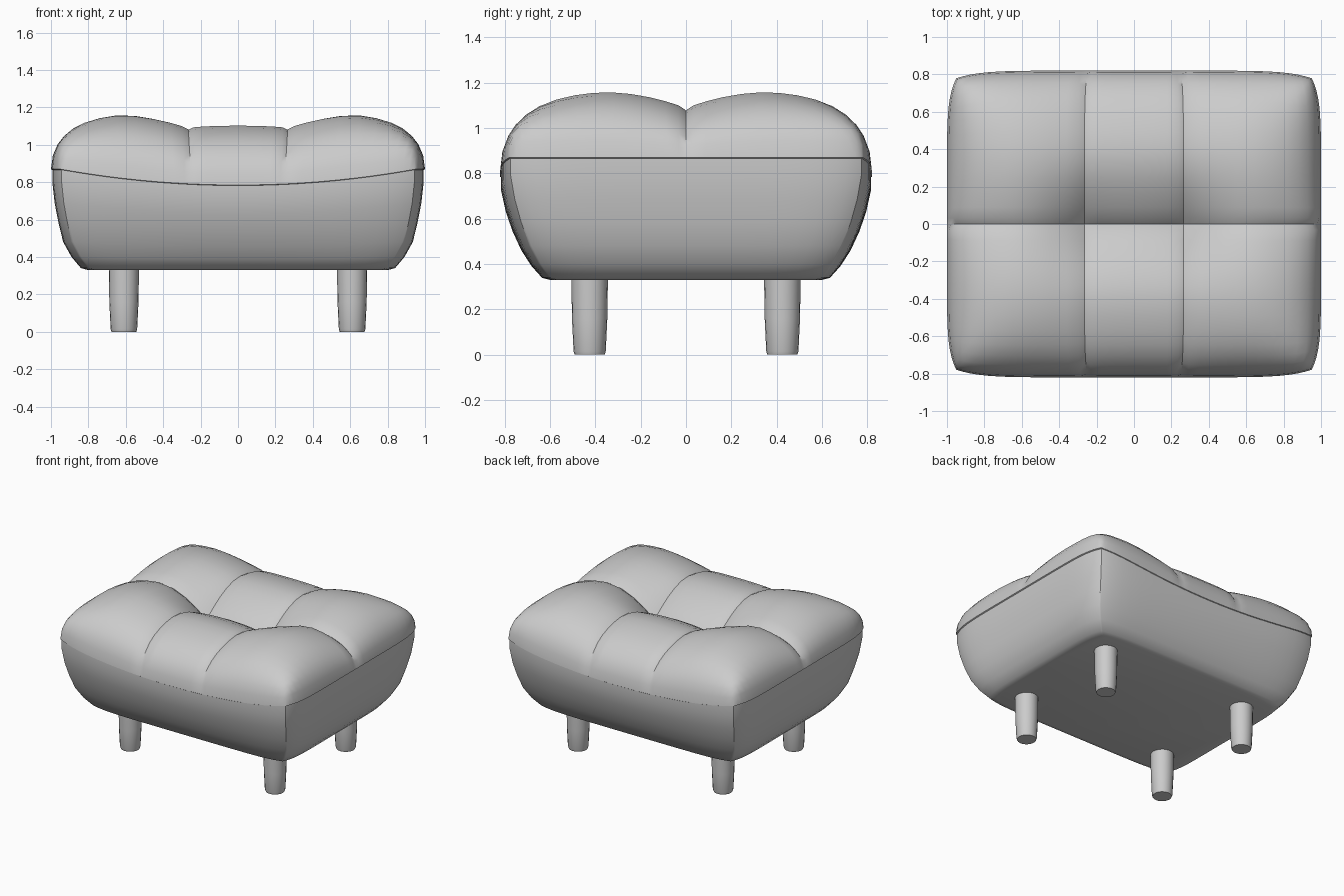
import bpy, bmesh, math

if "Cube" in bpy.data.objects:
    bpy.data.objects.remove(bpy.data.objects["Cube"])

fabric = bpy.data.materials.new("light_grey")
fabric.use_nodes = True
fabric.diffuse_color = (0.6, 0.6, 0.6, 1)
fabric.node_tree.nodes["Principled BSDF"].inputs["Base Color"].default_value = (0.6, 0.6, 0.6, 1)

HX, HY, TUFT = 1.0, 0.82, 0.27


def finish(name, bm, angle):
    bmesh.ops.recalc_face_normals(bm, faces=bm.faces)
    mesh = bpy.data.meshes.new(name)
    bm.to_mesh(mesh)
    bm.free()
    mesh.materials.append(fabric)
    obj = bpy.data.objects.new(name, mesh)
    bpy.context.collection.objects.link(obj)
    bpy.ops.object.select_all(action="DESELECT")
    obj.select_set(True)
    bpy.context.view_layer.objects.active = obj
    bpy.ops.object.shade_smooth_by_angle(angle=math.radians(angle))
    return obj


def mirrored(half):
    return [-h for h in reversed(half) if h > 0] + half


def plan(u, v):
    # Rectangle outline with softly rounded corners
    return u * (1 - 0.05 * abs(v) ** 8), v * (1 - 0.05 * abs(u) ** 8)


def seam(u):
    return 0.785 + 0.085 * u * u


def fade(distance, reach, power):
    return max(0.0, 1 - distance / reach) ** power


def cushion_point(u, v):
    x, y = abs(u) * HX, abs(v) * HY
    # Rounded falloff towards the rim
    ex = math.sqrt(max(0.0, 1 - abs(u) ** 6))
    ey = math.sqrt(max(0.0, 1 - v ** 4))
    edge = 0.0
    if min(ex, ey) > 0.001:
        edge = (ex ** -4 + ey ** -4 - 1) ** -0.25
    # Pillow height, valley across the middle and two deep tufts
    across = fade(max(x - TUFT, 0), 0.38, 1.5)
    top = 1.178 - 0.075 * across
    if x < TUFT:
        top += 0.01 * (1 - (x / TUFT) ** 2)
    top -= 0.078 * fade(y, 0.42, 2)
    dip = fade(max(x - TUFT, 0), 0.4, 2)
    if x < TUFT:
        dip = 0.8 + 0.2 * (x / TUFT) ** 2
    top -= 0.11 * dip * fade(y, 0.42, 1.7)
    # Narrow stitched grooves
    groove = max(fade(abs(x - TUFT), 0.035, 1), fade(y, 0.035, 1))
    z = seam(u) + (top - seam(u)) * edge
    px, py = plan(u, v)
    pull = 1 - 0.02 * groove * min(1, edge * 2)
    return px * HX * pull, py * HY * pull, z - 0.012 * groove * edge


# Tufted cushion
us = mirrored([0, 0.1, 0.18, 0.24, TUFT, 0.3, 0.36, 0.45, 0.55, 0.65, 0.74,
               0.82, 0.88, 0.93, 0.965, 0.99, 1])
vs = mirrored([0, 0.04, 0.11, 0.2, 0.3, 0.4, 0.5, 0.6, 0.7, 0.79, 0.86,
               0.92, 0.96, 0.99, 1])
bm = bmesh.new()
grid = [[bm.verts.new(cushion_point(u, v)) for v in vs] for u in us]
for i in range(len(us) - 1):
    for j in range(len(vs) - 1):
        bm.faces.new((grid[i][j], grid[i + 1][j], grid[i + 1][j + 1], grid[i][j + 1]))
# Turned-under lip along the rim
rim = [e for e in bm.edges if e.is_boundary]
lip = bmesh.ops.extrude_edge_only(bm, edges=rim)["geom"]
for vert in (g for g in lip if isinstance(g, bmesh.types.BMVert)):
    vert.co.x *= 0.985
    vert.co.y *= 0.985
    vert.co.z -= 0.008
finish("tufted_cushion", bm, 50)

# Upholstered base, lofted through rings that follow the seam at the top
outline = ([(u, -1) for u in us[:-1]] + [(1, v) for v in vs[:-1]]
           + [(u, 1) for u in reversed(us[1:])] + [(-1, v) for v in reversed(vs[1:])])
profile = [(0.80, 0.60, 0), (0.84, 0.635, 0.02), (0.89, 0.68, 0.13),
           (0.935, 0.725, 0.28), (0.96, 0.765, 0.47), (0.98, 0.795, 0.66),
           (0.992, 0.815, 0.86), (0.992, 0.815, 1)]
bm = bmesh.new()
rings = []
for sx, sy, t in profile:
    ring = []
    for u, v in outline:
        px, py = plan(u, v)
        ring.append(bm.verts.new((px * sx, py * sy, 0.33 + (seam(u) - 0.33) * t)))
    rings.append(ring)
count = len(outline)
for low, high in zip(rings, rings[1:]):
    for k in range(count):
        n = (k + 1) % count
        bm.faces.new((low[k], low[n], high[n], high[k]))
bm.faces.new(rings[0])
finish("upholstered_base", bm, 40)

# Four tapered round legs
leg_profile = [(0.066, 0), (0.071, 0.015), (0.078, 0.16), (0.081, 0.36)]
SIDES = 20
for side, sx in (("right", -1), ("left", 1)):
    for end, sy in (("front", -1), ("back", 1)):
        bm = bmesh.new()
        loops = []
        for r, z in leg_profile:
            loops.append([bm.verts.new((sx * 0.61 + r * math.cos(math.tau * k / SIDES),
                                        sy * 0.425 + r * math.sin(math.tau * k / SIDES), z))
                          for k in range(SIDES)])
        for a, b in zip(loops, loops[1:]):
            for k in range(SIDES):
                n = (k + 1) % SIDES
                bm.faces.new((a[k], a[n], b[n], b[k]))
        bm.faces.new(loops[0])
        bm.faces.new(loops[-1])
        finish(f"{end}_{side}_leg", bm, 40)
